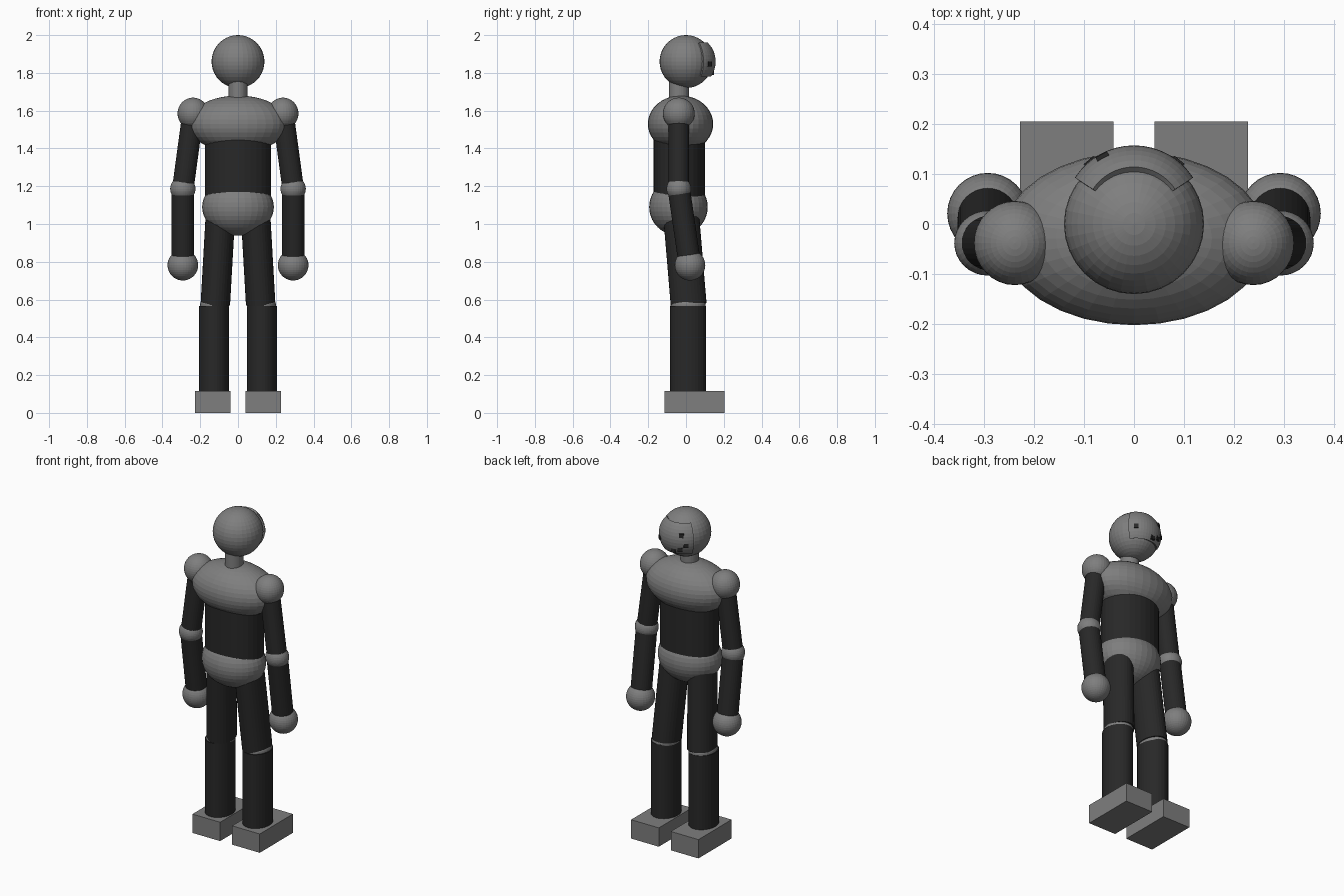
import bpy, bmesh, math
from mathutils import Vector, Matrix

if "Cube" in bpy.data.objects:
    bpy.data.objects.remove(bpy.data.objects["Cube"])


def material(name, v):
    mat = bpy.data.materials.new(name)
    mat.diffuse_color = (v, v, v, 1)
    mat.use_nodes = True
    mat.node_tree.nodes["Principled BSDF"].inputs["Base Color"].default_value = mat.diffuse_color
    return mat


dark = material("dark", 0.021)
grey = material("mid_grey", 0.21)


def finish(bm, name, mat):
    me = bpy.data.meshes.new(name)
    bm.to_mesh(me)
    bm.free()
    ob = bpy.data.objects.new(name, me)
    bpy.context.collection.objects.link(ob)
    me.materials.append(mat)
    return ob


def ball(name, loc, size, mat=grey):
    bm = bmesh.new()
    m = Matrix.Translation(loc) @ Matrix.Diagonal((*size, 1))
    bmesh.ops.create_uvsphere(bm, u_segments=32, v_segments=20, radius=1, matrix=m)
    return finish(bm, name, mat)


def limb(name, a, b, rx, ry, mat=dark):
    # elliptical cylinder from the lower point a to the upper point b
    a, b = Vector(a), Vector(b)
    d = b - a
    rot = Vector((0, 0, 1)).rotation_difference(d).to_matrix().to_4x4()
    m = Matrix.Translation((a + b) / 2) @ rot @ Matrix.Diagonal((rx, ry, d.length, 1))
    bm = bmesh.new()
    bmesh.ops.create_cone(bm, cap_ends=True, segments=32, radius1=1, radius2=1, depth=1, matrix=m)
    return finish(bm, name, mat)


def box(name, m, size, mat=grey):
    bm = bmesh.new()
    bmesh.ops.create_cube(bm, size=1, matrix=m @ Matrix.Diagonal((*size, 1)))
    return finish(bm, name, mat)


# head, neck and trunk
ball("head", (0, 0, 1.86), (0.14, 0.14, 0.14))
limb("neck", (0, -0.037, 1.62), (0, -0.037, 1.8), 0.05, 0.053, grey)
ball("chest", (0, -0.029, 1.53), (0.265, 0.173, 0.15))
limb("torso", (0, -0.035, 1.1), (0, -0.035, 1.52), 0.176, 0.136)
ball("pelvis", (0, -0.04, 1.09), (0.19, 0.155, 0.152))

# curved face plate: a patch of the head sphere pushed out towards +y
R = 0.141
FACE = Vector((0, 0.016, 1.86))
NU, NV = 16, 10
bm = bmesh.new()
grid = []
for j in range(NV + 1):
    e = math.radians(-34 + 80 * j / NV)
    row = []
    for i in range(NU + 1):
        p = math.radians(-57 + 114 * i / NU)
        row.append(bm.verts.new(FACE + R * Vector((math.sin(p) * math.cos(e),
                                                   math.cos(p) * math.cos(e), math.sin(e)))))
    grid.append(row)
for j in range(NV):
    for i in range(NU):
        bm.faces.new((grid[j][i], grid[j + 1][i], grid[j + 1][i + 1], grid[j][i + 1]))
plate = finish(bm, "face_plate", grey)
mod = plate.modifiers.new("thickness", 'SOLIDIFY')
mod.thickness = 0.025
mod.offset = -1

# eyes and crooked mouth: small dark blocks (angle towards -x, height)
marks = [("eye_left", 28, 0.04), ("eye_right", -39, -0.013), ("mouth_1", 7, -0.058),
         ("mouth_2", 25, -0.046), ("mouth_3", 39, -0.018)]
for name, ang, dz in marks:
    r = math.sqrt(R * R - dz * dz) - 0.002
    m = (Matrix.Translation(FACE + Vector((0, 0, dz))) @ Matrix.Rotation(math.radians(ang), 4, 'Z')
         @ Matrix.Translation((0, r, 0)))
    box(name, m, (0.026, 0.012, 0.024), dark)

# arms and legs on both sides
for side, s in (("left", -1), ("right", 1)):
    shoulder = (0.238 * s, -0.038, 1.585)
    elbow = (0.292 * s, -0.038, 1.186)
    hand = (0.292 * s, 0.021, 0.782)
    ball("shoulder_" + side, shoulder, (0.082, 0.084, 0.084))
    limb("upper_arm_" + side, elbow, shoulder, 0.057, 0.055)
    ball("elbow_" + side, elbow, (0.067, 0.065, 0.065))
    limb("forearm_" + side, hand, elbow, 0.06, 0.059)
    ball("hand_" + side, hand, (0.081, 0.081, 0.081))

    knee = (0.12 * s, 0.014, 0.574)
    limb("thigh_" + side, knee, (0.093 * s, -0.026, 1.05), 0.078, 0.095)
    ball("knee_" + side, (0.124 * s, 0.012, 0.568), (0.077, 0.092, 0.06))
    limb("shin_" + side, (0.127 * s, 0.01, 0.08), (0.127 * s, 0.01, 0.566), 0.079, 0.095)
    box("foot_" + side, Matrix.Translation((0.134 * s, 0.045, 0.0575)), (0.187, 0.32, 0.115))
